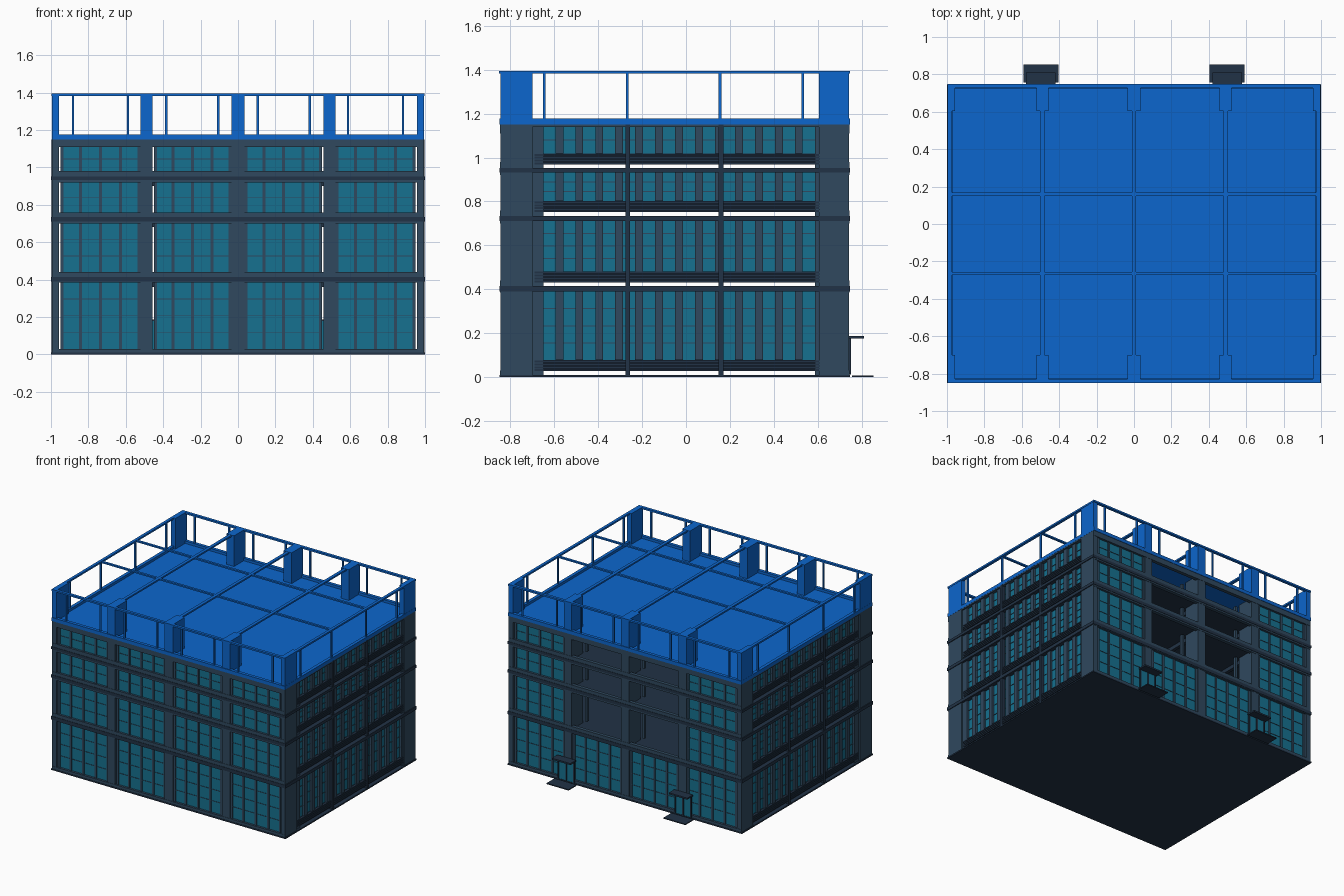
import bpy, bmesh
from mathutils import Matrix, Vector

if "Cube" in bpy.data.objects:
    bpy.data.objects.remove(bpy.data.objects["Cube"])


def mat(name, rgb):
    m = bpy.data.materials.new(name)
    m.diffuse_color = (*[c ** 2.2 for c in rgb], 1)
    m.use_nodes = True
    m.node_tree.nodes["Principled BSDF"].inputs["Base Color"].default_value = m.diffuse_color
    return m


SLATE = mat("slate", (0.20, 0.29, 0.37))
DARK = mat("dark_slate", (0.15, 0.21, 0.28))
GLASS = mat("glass", (0.11, 0.44, 0.56))
BLUE = mat("roof_blue", (0.08, 0.40, 0.80))


def build(name, boxes, material):
    """One object from boxes given as (x0, x1, y0, y1, z0, z1)."""
    bm = bmesh.new()
    for x0, x1, y0, y1, z0, z1 in boxes:
        c = Vector((x0 + x1, y0 + y1, z0 + z1)) / 2
        s = Matrix.Diagonal((abs(x1 - x0), abs(y1 - y0), abs(z1 - z0), 1))
        bmesh.ops.create_cube(bm, size=1, matrix=Matrix.Translation(c) @ s)
    me = bpy.data.meshes.new(name)
    bm.to_mesh(me)
    bm.free()
    me.materials.append(material)
    ob = bpy.data.objects.new(name, me)
    bpy.context.collection.objects.link(ob)
    return ob


def mirror_x(boxes):
    return boxes + [(-b, -a, *r) for a, b, *r in boxes]


YF, YB = -0.845, 0.742
TOP, ROOF = 1.395, 1.15
GLAZING = [(0.03, 0.385), (0.44, 0.70), (0.76, 0.92), (0.98, 1.11)]
SLABS = [(0.39, 0.415), (0.712, 0.735), (0.932, 0.952)]
FLOORS = [0.01, 0.415, 0.735, 0.952]
CEILINGS = [0.39, 0.712, 0.932, 1.14]
GRID_X, GRID_Y = (-0.49, 0, 0.49), (-0.265, 0.16)

# Floor plates and the beams under them
build("base_plate", [(-1, 1, -0.85, 0.747, 0, 0.01)], DARK)
build("floor_slabs", [(-1, 1, -0.85, 0.747, a, b) for a, b in SLABS], DARK)
beams = []
for a, _ in SLABS:
    beams += [(x - .012, x + .012, -0.70, 0.60, a - 0.03, a) for x in GRID_X]
    beams += [(-0.95, 0.95, y - .01, y + .01, a - 0.03, a) for y in GRID_Y]
build("ceiling_beams", beams, DARK)


# Deep columns on the front and back, slate below and blue above the roof
def columns(z0, z1):
    spans = [(-0.035, 0.035)] + mirror_x([(0.457, 0.522), (0.957, 0.994)])
    return [(a, b, y0, y1, z0, z1) for a, b in spans
            for y0, y1 in ((YF, -0.70), (0.605, YB))]


build("columns", columns(0.01, ROOF), SLATE)
build("roof_columns", columns(ROOF, TOP), BLUE)

# Horizontal bands across front and back
edges = [0.005] + [z for g in GLAZING for z in g] + [ROOF]
bands = list(zip(edges[::2], edges[1::2]))
build("front_bands", [(-0.994, 0.994, YF - .002, -0.82, a, b) for a, b in bands], SLATE)
build("back_bands", [(-0.994, 0.994, 0.717, YB + .002, a, b) for a, b in bands], SLATE)

# Front and back windows: four panes per bay with mullions and transoms
panes, frames = [], []
BAYS = [(-0.95, -0.522), (-0.45, -0.035), (0.035, 0.45), (0.522, 0.95)]
for side in (-1, 1):
    for level, (z0, z1) in enumerate(GLAZING):
        for bay, (x0, x1) in enumerate(BAYS):
            if side > 0 and level > 0 and bay in (1, 2):
                continue  # open loggia in the middle of the back
            y = -0.828 if side < 0 else 0.725
            panes.append((x0, x1, y - .002, y + .002, z0, z1))
            step = (x1 - x0) / 4
            for i in range(5):
                x = min(max(x0 + i * step, x0 + .008), x1 - .008)
                frames.append((x - .008, x + .008, y - .009, y + .009, z0, z1))
            rows = (4, 3, 2, 2)[level]
            for k in range(1, rows):
                z = z0 + (z1 - z0) * k / rows
                frames.append((x0, x1, y - .005, y + .005, z - .002, z + .002))
build("front_back_glass", panes, GLASS)
build("front_back_mullions", frames, SLATE)

# Jambs inside the open back bays
build("loggia_jambs", mirror_x([(x, x + .02, 0.60, 0.62, a, b)
      for x in (0.06, 0.41) for a, b in GLAZING[1:]]), SLATE)

# Side windows: narrow panes between wide fins, above louvred panels
panes, fins, louvres = [], [], []
PITCH, PANE, START = 0.0909, 0.055, -0.65
for level, (floor, ceil) in enumerate(zip(FLOORS, CEILINGS)):
    sill = floor + 0.067
    panes.append((0.964, 0.968, START, 0.588, sill, ceil))
    fins.append((0.96, 0.984, -0.70, START, floor, ceil))
    fins.append((0.96, 0.984, 0.588, 0.61, floor, ceil))
    for i in range(13):
        y = START + i * PITCH + PANE
        fins.append((0.96, 0.984, y, y + PITCH - PANE, sill, ceil))
    rows = (4, 4, 3, 2)[level]
    for k in range(1, rows):
        z = sill + (ceil - sill) * k / rows
        fins.append((0.962, 0.972, START, 0.588, z - .002, z + .002))
    for k in range(4):
        z = floor + 0.017 + k * 0.013
        louvres.append((0.962, 0.988, -0.69, 0.605, z, z + 0.009))
    louvres.append((0.962, 0.97, -0.69, 0.605, floor + .017, sill))
build("side_glass", mirror_x(panes), GLASS)
build("side_fins", mirror_x(fins), SLATE)
build("side_louvres", mirror_x(louvres), DARK)
build("side_columns", mirror_x([(0.958, 0.996, y - .011, y + .011, 0.01, ROOF)
      for y in GRID_Y]), DARK)
build("side_top_bands", mirror_x([(0.958, 0.994, -0.70, 0.605, 1.14, ROOF)]), SLATE)


# Roof deck, low kerb and open frame above
def ring(z0, z1, w, out):
    x, y0, y1 = 0.99 + out, YF - out, YB + out
    return [(-x, x, y0, y0 + w, z0, z1), (-x, x, y1 - w, y1, z0, z1),
            (-x, -x + w, y0 + w, y1 - w, z0, z1), (x - w, x, y0 + w, y1 - w, z0, z1)]


build("roof_deck", [(-0.985, 0.985, YF + .01, YB - .01, 1.14, 1.158)], BLUE)
build("roof_kerb", ring(ROOF, 1.177, 0.025, 0.005), BLUE)
frame = ring(1.382, TOP, 0.022, 0.006)
frame += [(x - .012, x + .012, YF, YB, 1.382, 1.394) for x in GRID_X]
frame += [(-0.98, 0.98, y - .009, y + .009, 1.382, 1.393) for y in GRID_Y]
build("roof_frame", frame, BLUE)
posts = mirror_x([(x - .006, x + .006, y, y + .012, 1.16, 1.385)
                  for x in (0.105, 0.383, 0.588, 0.882) for y in (YF + .003, YB - .015)])
posts += mirror_x([(0.978, 0.99, y - .006, y + .006, 1.16, 1.385)
                   for y in (-0.645, -0.268, 0.155, 0.532)])
build("roof_posts", posts, BLUE)

# Two back entrances: step, door and canopy
build("entrance_steps", mirror_x([(0.405, 0.592, 0.757, 0.853, 0, 0.008)]), DARK)
build("entrance_doors", mirror_x([(0.435, 0.563, 0.742, 0.747, 0.012, 0.178)]), GLASS)
build("door_frames", mirror_x([(x - .005, x + .005, 0.741, 0.752, 0.012, 0.178)
      for x in (0.432, 0.499, 0.566)]), DARK)
build("entrance_canopies", mirror_x([(0.42, 0.578, 0.742, 0.81, 0.176, 0.188)]), DARK)
